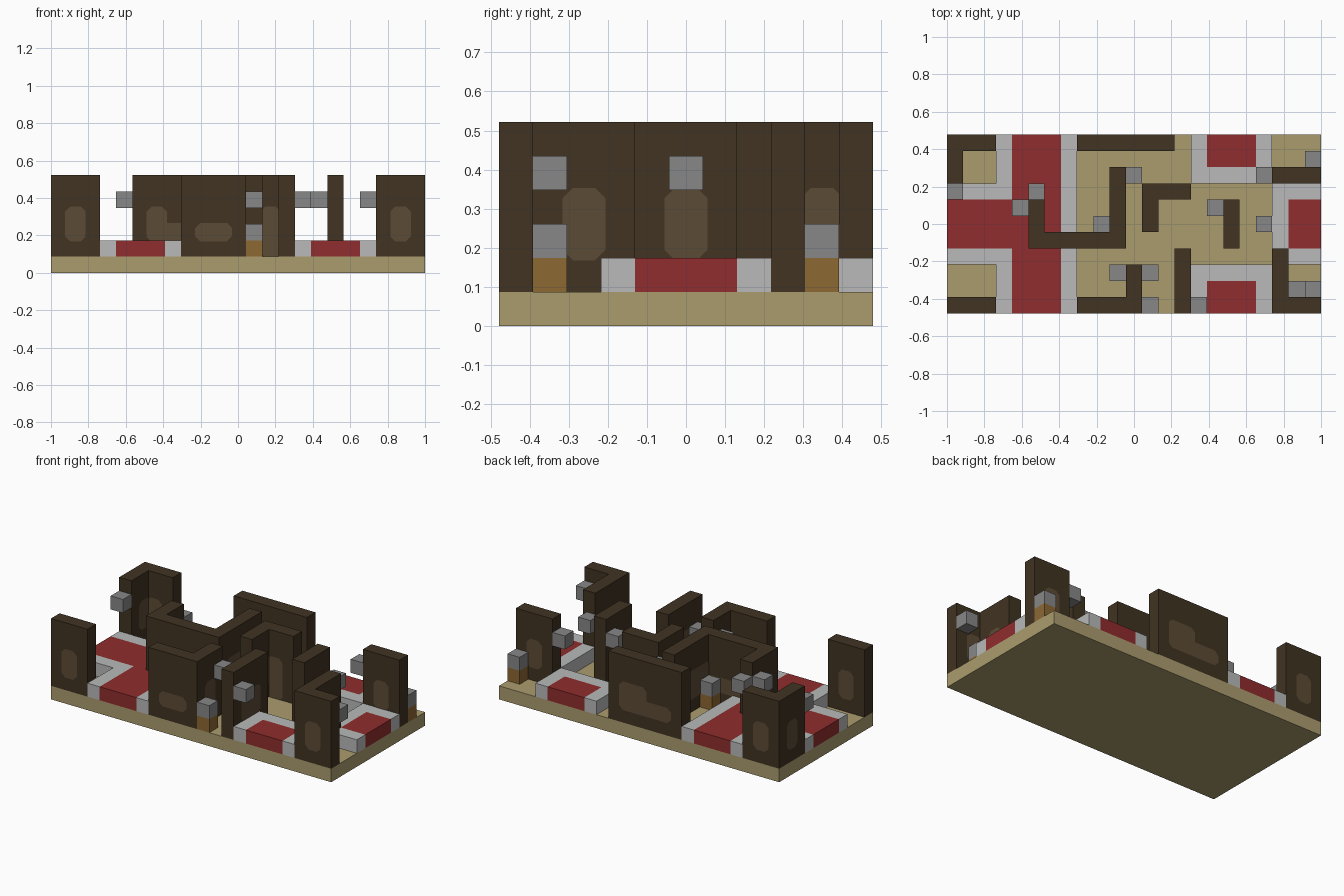
import bpy, bmesh
from mathutils import Vector

if "Cube" in bpy.data.objects:
    bpy.data.objects.remove(bpy.data.objects["Cube"])

# Plan from back to front: W wall, R red carpet, G stone rim, dot bare floor
PLAN = [
    "WWWGRRRGWWWWWW.GRRRG...",
    "W..GRRRG.......GRRRG...",
    "W..GRRRG..W....GGGGGWWW",
    "GGGGRRRG..W.WWW.....GGG",
    "RRRRRWRG..W.W....W..GRR",
    "RRRRRWRG..W.W....W..GRR",
    "RRRRRWWWWWW......W..GRR",
    "GGGGRRRG......W.....WGG",
    "...GRRRG...W..WGGGGGW..",
    "...GRRRG...W..WGRRRGW..",
    "WWWGRRRGWWWW..WGRRRGWWW",
]
COLS, ROWS = len(PLAN[0]), len(PLAN)
U = 2 / COLS


def material(name, color):
    m = bpy.data.materials.new(name)
    m.use_nodes = True
    m.diffuse_color = (*color, 1)
    m.node_tree.nodes["Principled BSDF"].inputs["Base Color"].default_value = (*color, 1)
    return m


SAND = material("sand", (0.41, 0.335, 0.155))
DARK = material("dark_wood", (0.052, 0.033, 0.016))
BROWN = material("worn_wood", (0.107, 0.07, 0.036))
RED = material("carpet_red", (0.28, 0.026, 0.026))
PALE = material("pale_stone", (0.48, 0.49, 0.485))
GREY = material("mid_grey", (0.245, 0.245, 0.245))
OCHRE = material("ochre", (0.27, 0.138, 0.034))


def point(i, j, k):
    """Grid units to model space."""
    return Vector(((i - COLS / 2) * U, (j - ROWS / 2) * U, k * U))


def finish(name, bm, mat):
    mesh = bpy.data.meshes.new(name)
    bm.to_mesh(mesh)
    bm.free()
    mesh.materials.append(mat)
    bpy.context.collection.objects.link(bpy.data.objects.new(name, mesh))


def block(name, i, j, k, size, mat):
    bm = bmesh.new()
    bmesh.ops.create_cube(bm, size=1)
    corner = Vector((i, j, k))
    for v in bm.verts:
        p = corner + Vector([(c + 0.5) * s for c, s in zip(v.co, size)])
        v.co = point(*p)
    finish(name, bm, mat)


def cells_of(letter):
    return {(i, ROWS - 1 - r) for r, line in enumerate(PLAN)
            for i, ch in enumerate(line) if ch == letter}


def raise_cells(name, letter, top, mat):
    """Extrude every plan cell with this letter from the floor to a level."""
    bm = bmesh.new()
    for i, j in cells_of(letter):
        bm.faces.new([bm.verts.new(point(i + a, j + b, 1))
                      for a, b in ((0, 0), (1, 0), (1, 1), (0, 1))])
    bmesh.ops.remove_doubles(bm, verts=bm.verts[:], dist=0.001)
    out = bmesh.ops.extrude_face_region(bm, geom=bm.faces[:])
    up = [g for g in out["geom"] if isinstance(g, bmesh.types.BMVert)]
    bmesh.ops.translate(bm, verts=up, vec=(0, 0, (top - 1) * U))
    bmesh.ops.recalc_face_normals(bm, faces=bm.faces[:])
    bmesh.ops.dissolve_limit(bm, angle_limit=0.01, verts=bm.verts[:], edges=bm.edges[:])
    finish(name, bm, mat)


# Ground slab, walls and raised carpets
block("floor_slab", 0, 0, 0, (COLS, ROWS, 1), SAND)
raise_cells("walls", "W", 6, DARK)
raise_cells("carpet", "R", 2, RED)
raise_cells("carpet_rim", "G", 2, PALE)

# Lamps: floating beside walls, or standing on a short post
HIGH = [(0, 7), (5, 7), (4, 6), (11, 8), (10, 2), (12, 2), (16, 6),
        (19, 5), (19, 8), (15, 0), (22, 1)]
LOW = [(9, 5), (12, 0), (22, 9), (21, 1)]
for i, j in HIGH:
    block("wall_lamp", i, j, 4, (1, 1, 1), GREY)
for i, j in LOW:
    block("lamp_post", i, j, 1, (1, 1, 1), OCHRE)
    block("post_lamp", i, j, 2, (1, 1, 1), GREY)

# Worn patches on the inner cells of each wall face
WALL = cells_of("W")
SHORT = {(9, 0), (10, 0), (7, 4), (8, 4), (9, 4), (9, 10), (10, 10)}
PLAIN = {(20, 1)}
panels = bmesh.new()


def runs(values):
    groups = []
    for v in sorted(values):
        if groups and v == groups[-1][-1] + 1:
            groups[-1].append(v)
        else:
            groups.append([v])
    return groups


def patch(d, t, plane, first, last, low, high):
    """Chamfered flat patch, slightly larger than the cells it covers."""
    grow, cut = 0.13, 0.3
    a, b = first - 0.5 - grow, last + 0.5 + grow
    lo, hi = low - grow / 2, high + grow / 2
    outline = [(a + cut, lo), (b - cut, lo), (b, lo + cut), (b, hi - cut),
               (b - cut, hi), (a + cut, hi), (a, hi - cut), (a, lo + cut)]
    depth = plane + 0.5 + 0.02
    panels.faces.new([panels.verts.new(point(
        d[0] * depth + t[0] * u + 0.5, d[1] * depth + t[1] * u + 0.5, v))
        for u, v in outline])


for d in ((1, 0), (-1, 0), (0, 1), (0, -1)):
    t = (-d[1], d[0])
    planes = {}
    for i, j in WALL - PLAIN:
        if (i + d[0], j + d[1]) in WALL:
            continue
        sides = [(i + s * t[0], j + s * t[1]) for s in (1, -1)]
        if all(c in WALL or (c[0] + d[0], c[1] + d[1]) in WALL for c in sides):
            planes.setdefault(i * d[0] + j * d[1], {})[i * t[0] + j * t[1]] = (i, j)
    for plane, cells in planes.items():
        for run in runs(cells):
            if any(cells[u] in SHORT for u in run):
                patch(d, t, plane, run[0], run[-1], 2, 3)
        for run in runs([u for u in cells if cells[u] not in SHORT]):
            foot = 1 if cells[run[0]] == (13, 7) else 2
            patch(d, t, plane, run[0], run[-1], foot, 4)

finish("wall_patches", panels, BROWN)
